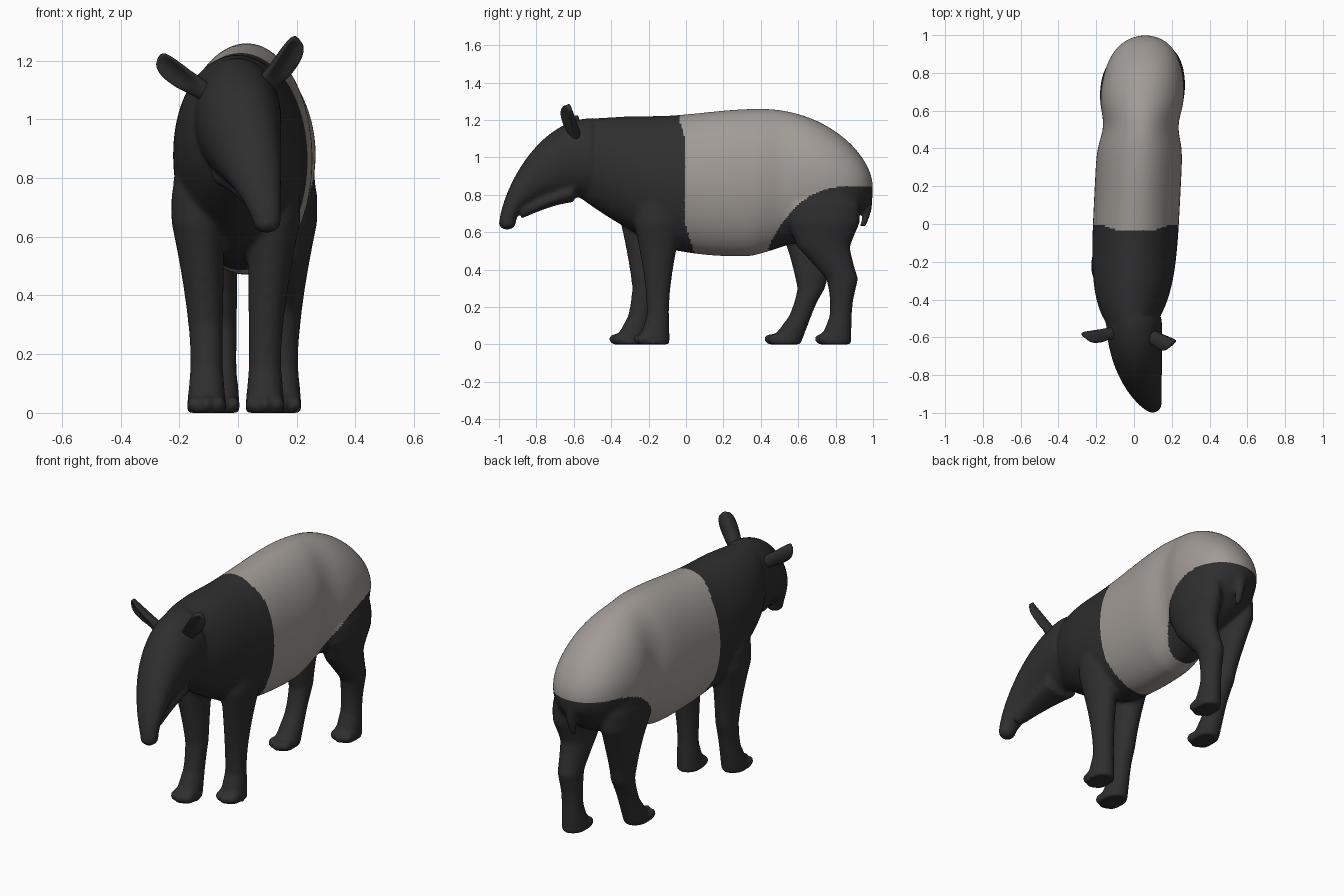
import bpy, bmesh, math
from mathutils import Matrix, Vector

cube = bpy.data.objects.get("Cube")
if cube:
    bpy.data.objects.remove(cube, do_unlink=True)


def material(name, rgb):
    mat = bpy.data.materials.new(name)
    mat.use_nodes = True
    mat.diffuse_color = (*rgb, 1)
    shader = mat.node_tree.nodes["Principled BSDF"]
    shader.inputs["Base Color"].default_value = (*rgb, 1)
    shader.inputs["Roughness"].default_value = 0.8
    return mat


DARK = material("charcoal hide", (0.028, 0.028, 0.028))
PALE = material("pale grey saddle", (0.36, 0.33, 0.305))


def stations(start, end, count):
    return [start + (end - start) * i / count for i in range(count + 1)]


def clamp(value):
    return min(max(value, 0), 1)


def loft(bm, rings, sides=48):
    """Skin oval rings, each given by two opposite yz edge points, centre x and half width."""
    loops = []
    for first, second, centre_x, half_width in rings:
        middle = (Vector(first) + Vector(second)) / 2
        reach = Vector(first) - middle
        loop = []
        for k in range(sides):
            angle = math.tau * k / sides
            edge = middle + reach * math.cos(angle)
            loop.append(bm.verts.new((centre_x + half_width * math.sin(angle), edge.x, edge.y)))
        loops.append(loop)
    faces = [bm.faces.new(loops[0]), bm.faces.new(loops[-1])]
    for lower, upper in zip(loops, loops[1:]):
        for k in range(sides):
            faces.append(bm.faces.new((lower[k - 1], lower[k], upper[k], upper[k - 1])))
    bmesh.ops.recalc_face_normals(bm, faces=faces)


def ball(bm, position, scale):
    place = Matrix.Translation(position) @ Matrix.Diagonal((*scale, 1))
    bmesh.ops.create_uvsphere(bm, u_segments=24, v_segments=16, radius=1, matrix=place)


def finish(bm, name, mat):
    mesh = bpy.data.meshes.new(name)
    bm.to_mesh(mesh)
    bm.free()
    mesh.materials.append(mat)
    mesh.polygons.foreach_set("use_smooth", [True] * len(mesh.polygons))
    part = bpy.data.objects.new(name, mesh)
    bpy.context.collection.objects.link(part)
    return part


def trunk_ring(y):
    """Level neck, humped back, hanging belly, hollow flank and rounded rump."""
    if y > 0.4:
        top = 0.85 + 0.41 * (1 - ((y - 0.4) / 0.6) ** 2) ** 0.6
    else:
        hump = 0.02 * math.cos(math.pi * clamp((0.4 - y) / 0.6))
        top = 1.24 + hump - 0.06 * max(0, -y - 0.3)
    belly = 0.47 + 0.3 * (y - 0.27) ** 2
    chest = 0.22 * max(0, -y - 0.1)
    groin = 0.04 * clamp((y - 0.35) / 0.2)
    rump = 0.12 * clamp((y - 0.7) / 0.3) ** 3
    power = 6 if y > 0.2 else 4
    flank = 1 - 0.12 * math.exp(-((y - 0.52) / 0.1) ** 2)
    half_width = 0.228 * flank * (1 - abs((y - 0.2) / 0.8) ** power) ** 0.5
    return (y, top), (y, belly + chest + groin + rump), 0.01 + 0.05 * y, half_width


def head_ring(angle):
    """Forehead curving down to a drooping snout that turns to one side."""
    forward, fall = math.sin(angle), math.cos(angle)
    bulk = fall ** 1.4
    crown = (-0.5 - 0.5 * forward, 0.65 + 0.56 * bulk)
    throat = (-0.5 - 0.41 * forward, 0.63 + 0.16 * fall ** 0.7)
    return crown, throat, 0.1 * (1 - bulk), 0.048 + 0.1 * bulk


def jaw_ring(t):
    y = -0.6 - 0.28 * t
    return (y, 0.87 - 0.13 * t), (y, 0.76 - 0.09 * t ** 1.5), 0.01 + 0.07 * t, 0.11 - 0.07 * t


def tail_ring(t):
    y = 0.96 - 0.015 * t + 0.02 * math.sin(math.pi * t)
    z, depth = 0.85 - 0.22 * t, 0.03 - 0.012 * t
    return (y - depth, z), (y + depth, z), 0.06, 0.038 - 0.018 * t


def leg(bm, x, y, side, muscle, hock, stride):
    """Leg with a flared three-toed foot, widening upward into the body."""
    def ring(z):
        flare = clamp(1 - z / 0.15)
        swell = clamp((z - 0.2) / 0.45) ** 1.5
        middle = (y + hock * clamp((0.52 - z) / 0.17)
                  + stride * max(0, 0.3 - z) - 0.025 * flare)
        depth = 0.06 + 0.028 * flare + muscle * swell
        return ((middle - depth, z), (middle + depth, z),
                x + side * 0.03 * swell, 0.056 + 0.013 * flare + 0.034 * swell)

    loft(bm, [ring(z) for z in stations(0, 0.75, 30)])
    ball(bm, (x + side * 0.02, y, 0.75), (0.095, 0.06 + muscle, 0.2))
    toe_y = ring(0)[0][0]
    for spread in (-1, 0, 1):
        ball(bm, (x + spread * 0.043, toe_y + 0.018 + abs(spread) * 0.02, 0.028),
             (0.026, 0.04, 0.03))


bm = bmesh.new()
loft(bm, [trunk_ring(y) for y in stations(-0.57, 0.998, 120)])
loft(bm, [head_ring(a) for a in stations(0, math.pi / 2 - 0.001, 40)])
ball(bm, (0.098, -0.957, 0.645), (0.048, 0.045, 0.034))
loft(bm, [jaw_ring(t) for t in stations(0, 1, 8)])
loft(bm, [tail_ring(t) for t in stations(0, 1, 12)])

# Walking stance: the left legs stand straight, the right legs reach forward
leg(bm, 0.092, -0.15, 1, 0.07, 0, 0)
leg(bm, -0.107, -0.22, -1, 0.07, 0, -0.2)
leg(bm, 0.15, 0.735, 1, 0.135, 0.1, -0.05)
leg(bm, -0.06, 0.68, -1, 0.135, -0.01, -0.4)

# Eyelids bulging slightly from the sides of the head
for side in (-1, 1):
    ball(bm, (0.027 + side * 0.1, -0.775, 0.95), (0.016, 0.022, 0.016))
body = finish(bm, "body", DARK)

# Fuse the parts into one smooth skin
fuse = body.modifiers.new("fuse", "REMESH")
fuse.mode = "VOXEL"
fuse.voxel_size = 0.01
soften = body.modifiers.new("soften", "SMOOTH")
soften.factor = 0.5
soften.iterations = 16
graph = bpy.context.evaluated_depsgraph_get()
skin = bpy.data.meshes.new_from_object(body.evaluated_get(graph))
body.modifiers.clear()
body.data = skin
skin.materials.clear()
for mat in (DARK, PALE):
    skin.materials.append(mat)

# Pale saddle between the shoulders and the haunches
for face in skin.polygons:
    x, y, z = face.center
    shoulder = 0.3 * max(0, 0.65 - z) - 0.005 - 0.03 * clamp((z - 1.1) / 0.1)
    haunch = 0.848 - 0.33 * max(0, (1 - y) / 0.56) ** 3.5
    dark = y < shoulder or z < 0.45 or (y > 0.44 and z < haunch)
    face.material_index = 0 if dark else 1
    face.use_smooth = True


def ear_ring(t):
    half_width = (0.008 + 0.046 * (1 - t ** 5) ** 0.5) * (0.6 + 0.4 * t)
    depth = 0.032 - 0.02 * t
    return (-depth, 0.22 * t), (depth, 0.22 * t), 0, half_width


def ear(name, base, lean, tilt, twist, size):
    """Leaf-shaped ear, cupped toward the front."""
    bm = bmesh.new()
    loft(bm, [ear_ring(t) for t in stations(0, 1, 24)], 24)
    for v in bm.verts:
        v.co.y -= 14 * v.co.x ** 2 * clamp(v.co.z / 0.1)
    turn = Matrix.Identity(4)
    for axis, degrees in zip("XYZ", (tilt, lean, twist)):
        turn = turn @ Matrix.Rotation(math.radians(degrees), 4, axis)
    bm.transform(Matrix.Translation(base) @ turn @ Matrix.Scale(size, 4))
    finish(bm, name, DARK)


ear("right_ear", (-0.1, -0.575, 1.085), -52, 5, -28, 0.97)
ear("left_ear", (0.075, -0.585, 1.09), 33, 14, 32, 1.05)
